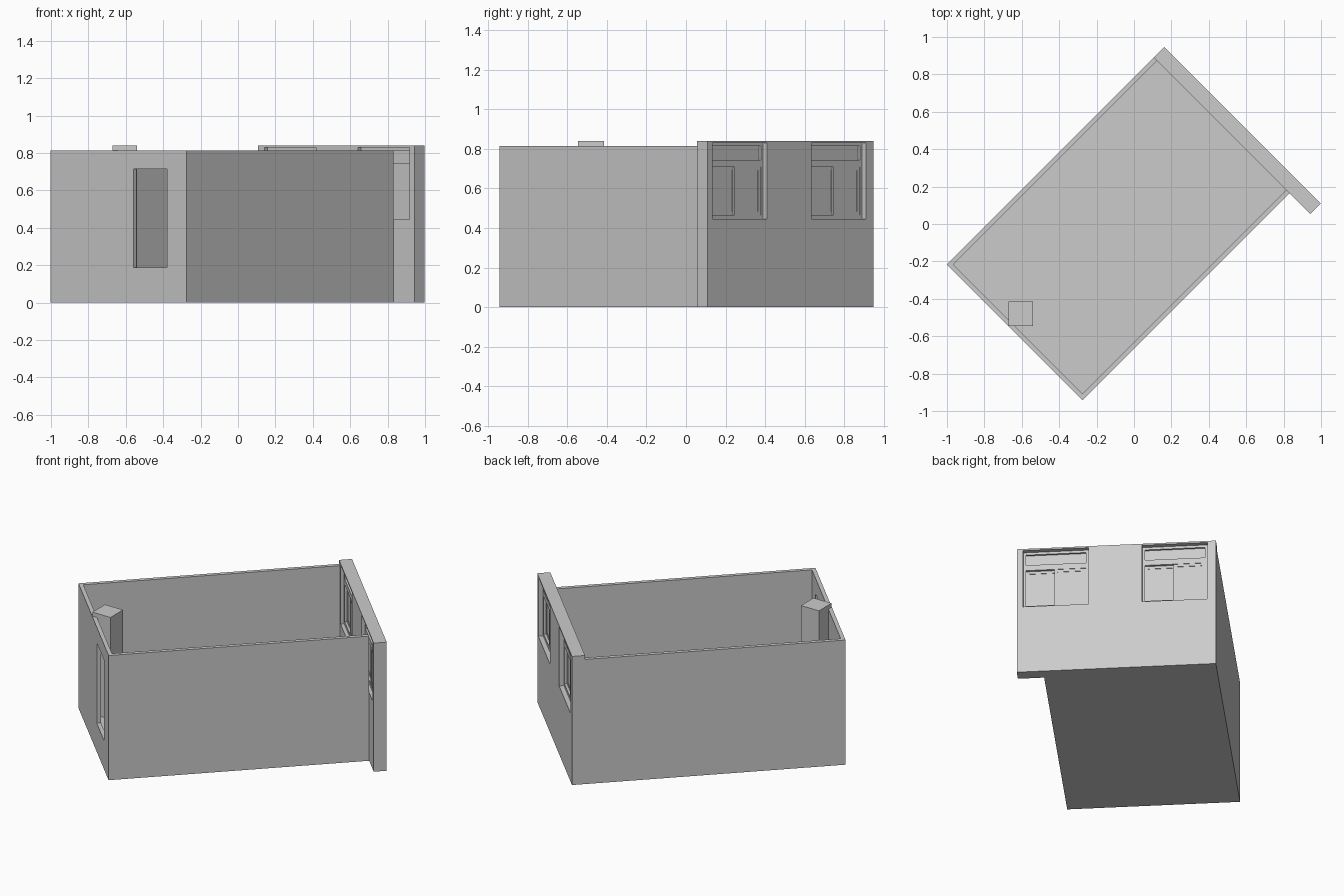
import bpy
import math
from mathutils import Matrix, Vector

if "Cube" in bpy.data.objects:
    bpy.data.objects.remove(bpy.data.objects["Cube"], do_unlink=True)

# One plain plaster grey for everything
grey = bpy.data.materials.new("plaster_grey")
grey.use_nodes = True
grey.diffuse_color = (0.6, 0.6, 0.6, 1)
grey.node_tree.nodes["Principled BSDF"].inputs["Base Color"].default_value = (0.6, 0.6, 0.6, 1)

# The room stands diagonally: boxes are laid out square, then turned
TURN = Matrix.Rotation(math.radians(45), 4, "Z")


def box(name, xs, ys, zs, turn=TURN):
    """Box from (min, max) ranges along the room's own axes."""
    corners = [(x, y, z) for x in xs for y in ys for z in zs]
    faces = [(0, 1, 3, 2), (4, 6, 7, 5), (0, 4, 5, 1),
             (2, 3, 7, 6), (0, 2, 6, 4), (1, 5, 7, 3)]
    mesh = bpy.data.meshes.new(name)
    mesh.from_pydata([turn @ Vector(c) for c in corners], [], faces)
    mesh.materials.append(grey)
    obj = bpy.data.objects.new(name, mesh)
    bpy.context.collection.objects.link(obj)
    return obj


def cut(obj, cutters):
    """Subtract the cutters, keep the plain result and drop the cutters."""
    for cutter in cutters:
        mod = obj.modifiers.new("opening", "BOOLEAN")
        mod.operation = "DIFFERENCE"
        mod.solver = "EXACT"
        mod.object = cutter
    bpy.context.view_layer.update()
    graph = bpy.context.evaluated_depsgraph_get()
    result = bpy.data.meshes.new_from_object(obj.evaluated_get(graph))
    obj.modifiers.clear()
    obj.data = result
    for cutter in cutters:
        bpy.data.objects.remove(cutter, do_unlink=True)


def framed_panel(name, xs, ys, zs, rim):
    """Rectangular rim of four bars around a thin pane."""
    (y0, y1), (z0, z1) = ys, zs
    box(name + "_bottom_rail", xs, ys, (z0, z0 + rim))
    box(name + "_top_rail", xs, ys, (z1 - rim, z1))
    inner = (z0 + rim, z1 - rim)
    box(name + "_side_rail_a", xs, (y0, y0 + rim), inner)
    box(name + "_side_rail_b", xs, (y1 - rim, y1), inner)
    mid = sum(xs) / 2
    box(name + "_pane", (mid - 0.002, mid + 0.002), (y0 + rim, y1 - rim), inner)


FLOOR = 0.175
BACK, JOIN, FACE = -0.861, 0.705, 0.783   # end wall, joint, window wall face
WALL = 0.025

# Open-topped room with a raised floor and a doorway in the end wall
room = box("room_shell", (BACK, JOIN), (-0.472, 0.555), (0, 0.814))
cut(room, [
    box("cavity", (BACK + WALL, JOIN + 0.1), (-0.472 + WALL, 0.555 - WALL), (FLOOR, 1)),
    box("doorway", (BACK - 0.1, BACK + 0.1), (-0.323, -0.069), (0.187, 0.713)),
])

# Thick wall with two window openings, running past the room on one side
SILL, HEAD = 0.445, 0.83
windows = {"left_window": (-0.592, -0.203), "right_window": (0.115, 0.504)}
wall = box("window_wall", (JOIN, FACE), (-0.628, 0.555), (0, 0.84))
cut(wall, [box("opening", (JOIN - 0.1, FACE + 0.1), ys, (SILL, HEAD))
           for ys in windows.values()])

# Windows: outer frame, fixed top light and two sliding sashes
for name, (y0, y1) in windows.items():
    frame = (0.727, 0.754)
    rim = 0.016
    box(name + "_frame_bottom", frame, (y0, y1), (SILL, SILL + 0.02))
    box(name + "_frame_top", frame, (y0, y1), (HEAD - rim, HEAD))
    box(name + "_transom", frame, (y0, y1), (0.708, 0.744))
    for side, a in (("a", y0), ("b", y1 - rim)):
        box(name + "_jamb_" + side, frame, (a, a + rim), (SILL + 0.02, HEAD - rim))
    y0, y1 = y0 + rim, y1 - rim
    box(name + "_top_light", (0.737, 0.742), (y0, y1), (0.744, HEAD - rim))
    mid = (y0 + y1) / 2
    sash_z = (SILL + 0.02, 0.708)
    framed_panel(name + "_rear_sash", (0.729, 0.739), (y0, mid + 0.008), sash_z, 0.017)
    framed_panel(name + "_front_sash", (0.741, 0.751), (mid - 0.008, y1), sash_z, 0.017)

# Square column set askew against the end wall
box("column", (-0.67, -0.54), (-0.545, -0.415), (0.1, 0.84), Matrix.Identity(4))
